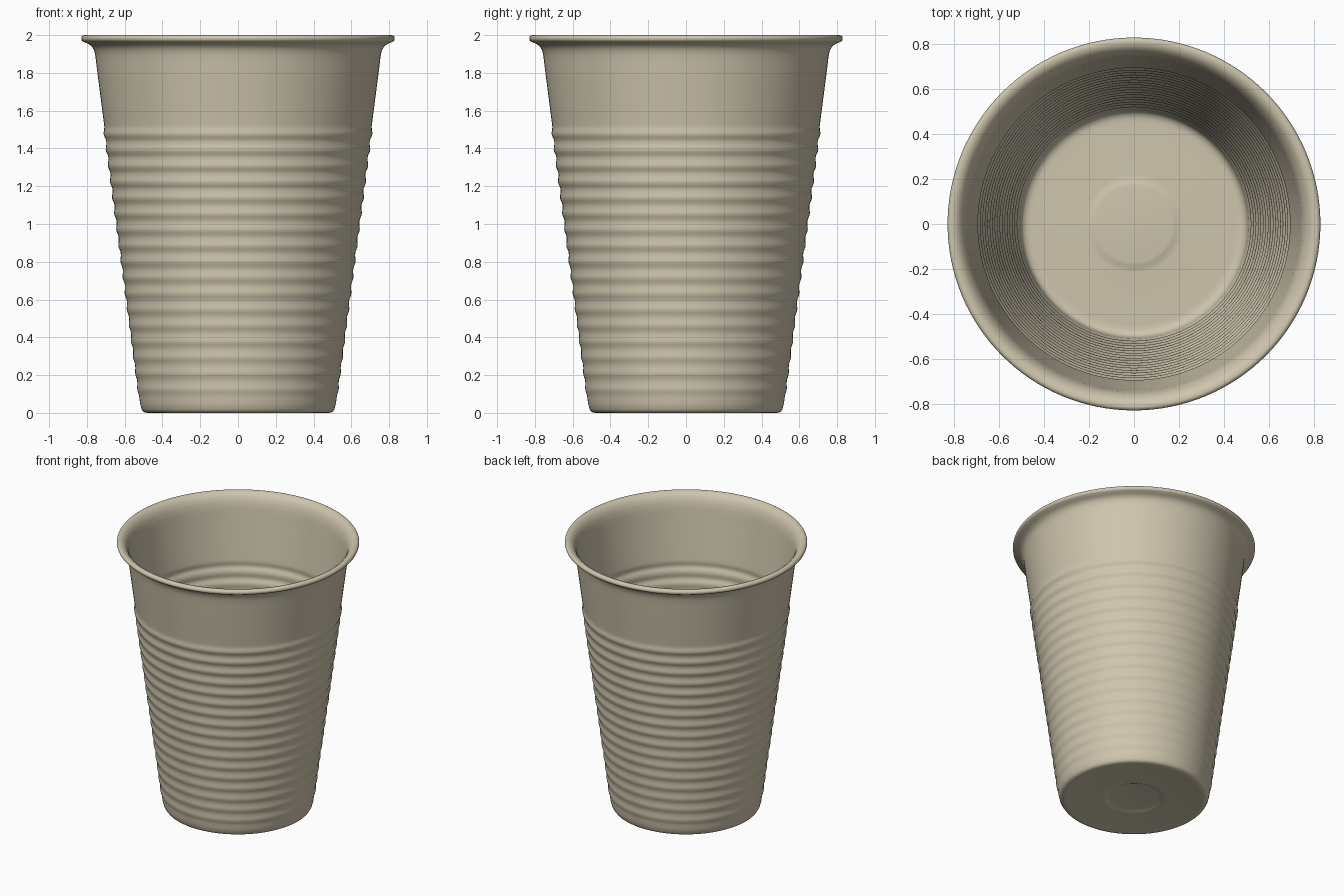
import bpy, bmesh, math

cube = bpy.data.objects.get("Cube")
if cube:
    bpy.data.objects.remove(cube, do_unlink=True)

# Single beige plastic
plastic = bpy.data.materials.new("beige plastic")
plastic.use_nodes = True
colour = (0.62, 0.56, 0.42, 1)
plastic.diffuse_color = colour
plastic.node_tree.nodes["Principled BSDF"].inputs["Base Color"].default_value = colour

SEGMENTS = 128
WALL = 0.013
RIB_TOP, RIB_PITCH, RIB_COUNT = 1.525, 0.0845, 17


def wall_radius(z):
    """Tapered wall with a stack of rounded ribs below the plain band."""
    r = 0.512 + 0.129 * z
    t = (RIB_TOP - z) / RIB_PITCH
    if 0 < t < RIB_COUNT:
        phase = t % 1.0
        # Each rib swells slowly downwards, then tucks in sharply
        swell = 0.5 - 0.5 * math.cos(2 * math.pi * phase ** 1.3)
        fade = 0.55 + 0.45 * z / RIB_TOP
        r += 0.009 * swell * fade
    return r


def spread(start, end, count):
    return [start + (end - start) * i / (count - 1) for i in range(count)]


# Heights: dense through the ribs, sparse through the plain band
heights = spread(0.05, RIB_TOP, RIB_COUNT * 8 + 1) + spread(1.56, 1.84, 6)

# Underside with a shallow round dimple, then the rounded foot
outer = [(0, 0.012), (0.17, 0.012), (0.185, 0.01), (0.20, 0.004), (0.22, 0.003),
         (0.45, 0.003), (0.47, 0.0), (0.490, 0.001), (0.503, 0.007), (0.511, 0.020)]
outer += [(wall_radius(z), z) for z in heights]
# Flared neck and rolled lip
outer += [(0.755, 1.89), (0.762, 1.92), (0.775, 1.942), (0.795, 1.955), (0.815, 1.963)]
outer += [(0.812 + 0.018 * math.cos(a), 1.982 + 0.018 * math.sin(a))
          for a in spread(-math.pi / 2 + 0.3, math.pi / 2, 9)]
# Inside of the lip, wall and floor
inner = [(0.795, 1.997), (0.778, 1.985), (0.763, 1.965), (0.750, 1.935), (0.742, 1.89)]
inner += [(wall_radius(z) - WALL, z) for z in reversed(heights)]
inner += [(0.500, 0.035), (0.490, 0.022), (0.470, 0.016), (0.45, 0.016), (0.22, 0.016),
          (0.20, 0.017), (0.185, 0.023), (0.17, 0.025), (0, 0.025)]

# Lathe the closed section
bm = bmesh.new()
verts = [bm.verts.new((r, 0, z)) for r, z in outer + inner]
edges = [bm.edges.new(pair) for pair in zip(verts, verts[1:])]
bmesh.ops.spin(bm, geom=verts + edges, cent=(0, 0, 0), axis=(0, 0, 1),
               angle=2 * math.pi, steps=SEGMENTS, use_merge=True)
bmesh.ops.remove_doubles(bm, verts=bm.verts, dist=0.0001)
bmesh.ops.recalc_face_normals(bm, faces=bm.faces)
mesh = bpy.data.meshes.new("cup")
bm.to_mesh(mesh)
bm.free()

cup = bpy.data.objects.new("cup", mesh)
bpy.context.collection.objects.link(cup)
mesh.materials.append(plastic)
bpy.ops.object.select_all(action='DESELECT')
bpy.context.view_layer.objects.active = cup
cup.select_set(True)
bpy.ops.object.shade_smooth_by_angle(angle=math.radians(60))
